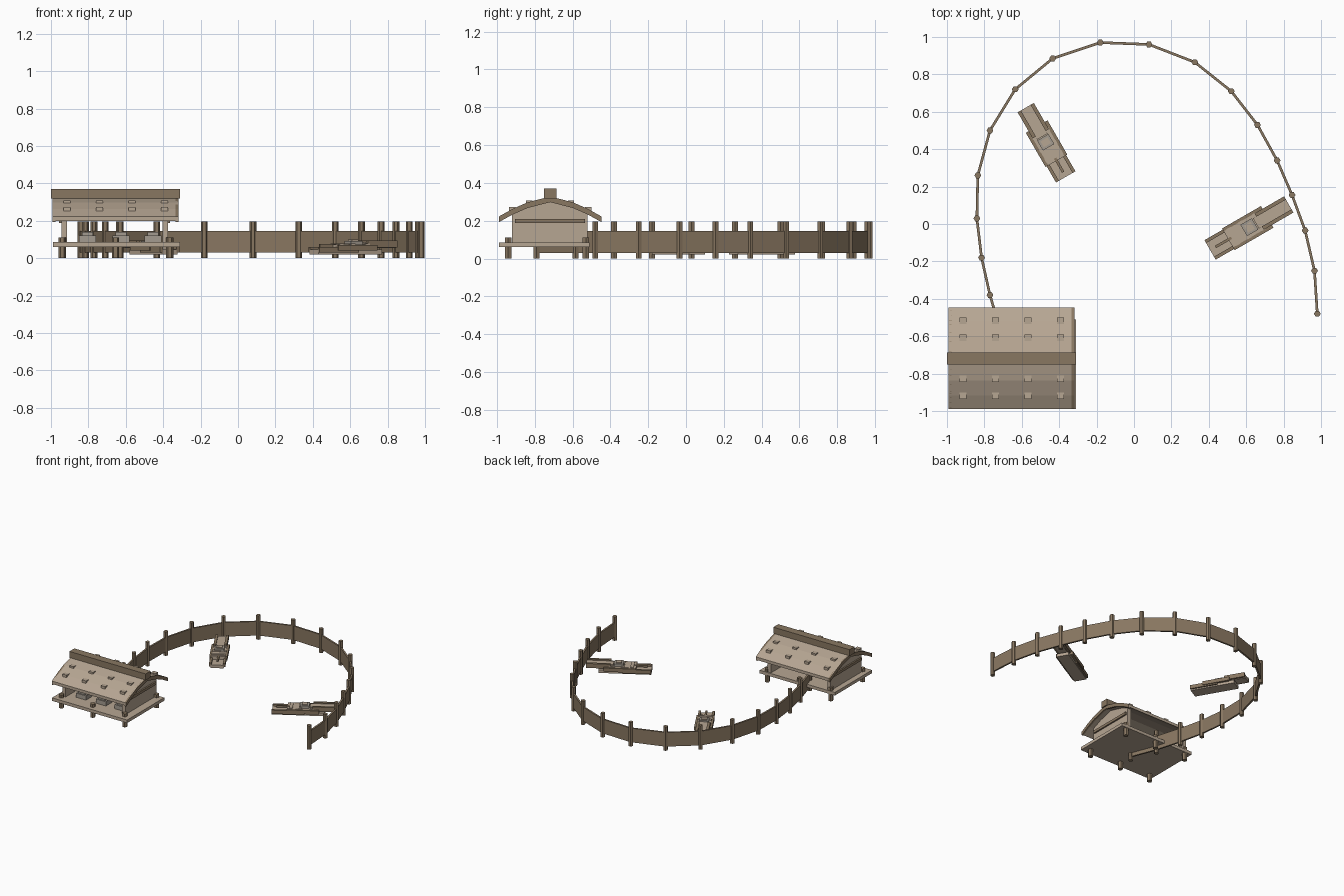
import bpy
import math
from mathutils import Vector, Matrix

if "Cube" in bpy.data.objects:
    bpy.data.objects.remove(bpy.data.objects["Cube"])


def material(name, color):
    m = bpy.data.materials.new(name)
    m.use_nodes = True
    m.diffuse_color = (*color, 1)
    m.node_tree.nodes["Principled BSDF"].inputs["Base Color"].default_value = (*color, 1)
    return m


tan = material("pale wood", (0.47, 0.38, 0.29))
brown = material("brown wood", (0.25, 0.185, 0.12))
grey = material("grey wood", (0.37, 0.33, 0.28))


def finish(name, verts, faces, mat, matrix=None):
    mesh = bpy.data.meshes.new(name)
    mesh.from_pydata(verts, [], faces)
    mesh.materials.append(mat)
    obj = bpy.data.objects.new(name, mesh)
    bpy.context.collection.objects.link(obj)
    if matrix:
        obj.matrix_world = matrix
    return obj


def prism(name, outline, depth, mat, matrix=None):
    """Extrude a local xy outline along local z."""
    n = len(outline)
    verts = [(x, y, z) for z in (0, depth) for x, y in outline]
    faces = [tuple(reversed(range(n))), tuple(range(n, 2 * n))]
    faces += [(i, (i + 1) % n, (i + 1) % n + n, i + n) for i in range(n)]
    return finish(name, verts, faces, mat, matrix)


def box(name, x0, x1, y0, y1, z0, z1, mat, matrix=None):
    base = matrix or Matrix()
    return prism(name, [(x0, y0), (x1, y0), (x1, y1), (x0, y1)], z1 - z0, mat,
                 base @ Matrix.Translation((0, 0, z0)))


def post(name, x, y, height, radius=0.018):
    ring = [(radius * math.cos(i * math.pi / 3), radius * math.sin(i * math.pi / 3))
            for i in range(6)]
    return prism(name, ring, height, brown, Matrix.Translation((x, y, 0)))


# Curved palisade with hexagonal posts
path = [(-0.63, -0.79), (-0.71, -0.585), (-0.77, -0.38), (-0.815, -0.18), (-0.84, 0.03),
        (-0.835, 0.26), (-0.77, 0.50), (-0.635, 0.72), (-0.435, 0.885), (-0.18, 0.97),
        (0.08, 0.96), (0.325, 0.865), (0.52, 0.71), (0.66, 0.53), (0.765, 0.34),
        (0.845, 0.155), (0.915, -0.035), (0.965, -0.25), (0.98, -0.48)]
for x, y in path:
    post("fence_post", x, y, 0.195)
for a, b in zip(path, path[1:]):
    d = Vector(b) - Vector(a)
    place = Matrix.Translation((*a, 0)) @ Matrix.Rotation(math.atan2(d.y, d.x), 4, 'Z')
    box("fence_panel", 0, d.length, -0.007, 0.007, 0.03, 0.145, brown, place)

# Hut deck and legs
box("deck", -0.99, -0.31, -0.99, -0.51, 0.06, 0.085, tan)
for x in (-0.94, -0.655, -0.365):
    for y in (-0.94, -0.53):
        post("deck_leg", x, y, 0.11, 0.02)

# Arched roof slab, extruded along the ridge
mid = -0.718
half = [(0.272, 0.222), (0.20, 0.262), (0.12, 0.297), (0, 0.328)]
top = [(mid + s, z) for s, z in half] + [(mid - s, z) for s, z in half[-2::-1]]
under = [(y, z - 0.024) for y, z in reversed(top)]
along_x = Matrix(((0, 0, 1, 0), (1, 0, 0, 0), (0, 1, 0, 0), (0, 0, 0, 1)))
prism("roof", top + under, 0.67, tan, Matrix.Translation((-0.99, 0, 0)) @ along_x)
box("ridge_beam", -1.0, -0.31, mid - 0.032, mid + 0.032, 0.318, 0.37, brown)
for side in (-1, 1):
    for x in (-0.99, -0.332):
        edge = [(mid + side * s, z) for s, z in half]
        edge += [(y, z - 0.03) for y, z in reversed(edge)]
        prism("gable_trim", edge, 0.014, brown,
              Matrix.Translation((x - 0.001, 0, 0)) @ along_x)

# Raised blocks on the roof slopes
for x in (-0.915, -0.74, -0.567, -0.393):
    for side in (-1, 1):
        for s, z in ((0.11, 0.308), (0.20, 0.273)):
            y = mid + side * s
            box("roof_block", x - 0.019, x + 0.019, y - 0.017, y + 0.017,
                z - 0.025, z, tan)

# End walls with outer cross beams
wall = [(-0.92, 0.085), (-0.52, 0.085), (-0.52, 0.25), (-0.6, 0.285),
        (mid, 0.315), (-0.84, 0.285), (-0.92, 0.25)]
for x, out in ((-0.945, -0.012), (-0.405, 0.03)):
    prism("end_wall", wall, 0.03, tan, Matrix.Translation((x, 0, 0)) @ along_x)
    box("cross_beam", x + out, x + out + 0.012, -0.905, -0.535, 0.188, 0.21, brown)

# Stools and tubs on the deck
for x in (-0.805, -0.625, -0.455):
    box("tub", x - 0.045, x + 0.045, -0.88, -0.80, 0.085, 0.12, grey)
    box("tub_lid", x - 0.03, x + 0.03, -0.87, -0.81, 0.12, 0.14, grey)


# Wooden sleds, each built along its own x axis
def sled(x, y, angle, stretch):
    place = (Matrix.Translation((x, y, 0)) @ Matrix.Rotation(math.radians(angle), 4, 'Z')
             @ Matrix.Diagonal((stretch, 1, 1, 1)))

    def part(name, u0, u1, v, z0, z1, mat, v0=None):
        box(name, u0, u1, -v if v0 is None else v0, v, z0, z1, mat, place)

    part("sled_base", -0.243, 0.15, 0.048, 0.02, 0.045, tan)
    part("sled_body", -0.13, 0.11, 0.05, 0.04, 0.072, tan)
    part("sled_tail", 0.04, 0.243, 0.032, 0.055, 0.085, tan)
    for s in (-1, 1):
        for name, u0, u1, inner, outer, z0, z1 in (
                ("front_rail", -0.243, 0.0, 0.042, 0.06, 0.03, 0.06),
                ("side_rail", -0.13, 0.11, 0.048, 0.067, 0.04, 0.07),
                ("tail_rail", 0.06, 0.243, 0.03, 0.05, 0.058, 0.094)):
            lo, hi = sorted((s * inner, s * outer))
            part(name, u0, u1, hi, z0, z1, brown, lo)
    for u in (-0.1, -0.03, 0.06):
        part("cross_plank", u - 0.012, u + 0.012, 0.052, 0.07, 0.078, tan)
    part("seat", -0.035, 0.035, 0.035, 0.07, 0.092, grey)
    part("seat_top", -0.02, 0.02, 0.022, 0.092, 0.1, tan)
    part("lever", -0.21, -0.1, 0.006, 0.06, 0.075, brown, -0.008)


sled(0.617, -0.017, 30, 1.0)
sled(-0.472, 0.437, 120, 0.88)
